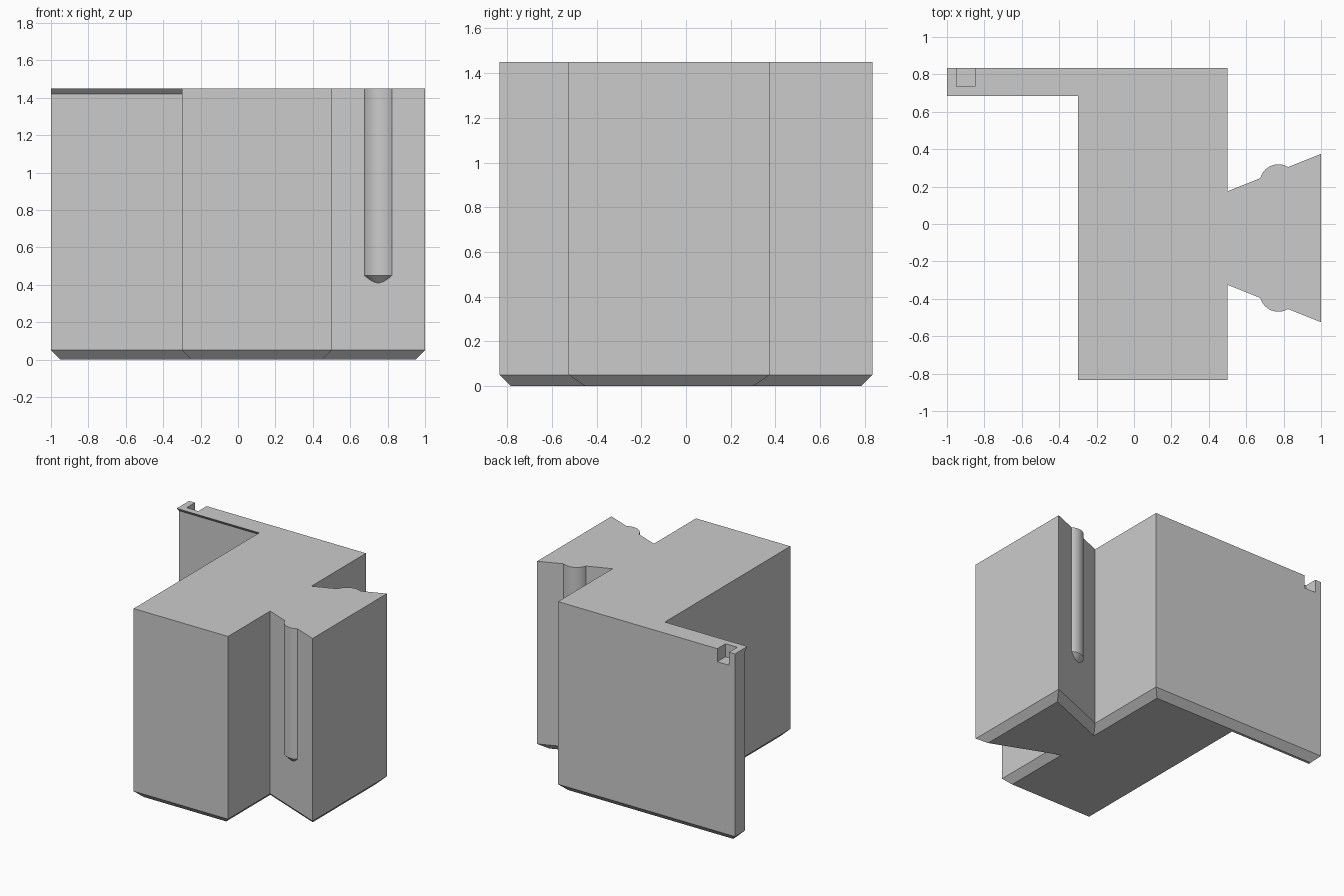
import bpy
import bmesh
import math
from mathutils import Vector, Matrix

if "Cube" in bpy.data.objects:
    bpy.data.objects.remove(bpy.data.objects["Cube"])

HEIGHT, CHAMFER, LIP = 1.45, 0.05, 0.03
HALF_DEPTH = 0.835
MID_Y = -0.075          # centre line of the dovetail

grey = bpy.data.materials.new("plain_grey")
grey.use_nodes = True
colour = (0.6, 0.6, 0.6, 1)
grey.diffuse_color = colour
grey.node_tree.nodes["Principled BSDF"].inputs["Base Color"].default_value = colour


def make_object(name, bm):
    bmesh.ops.recalc_face_normals(bm, faces=bm.faces)
    mesh = bpy.data.meshes.new(name)
    bm.to_mesh(mesh)
    bm.free()
    mesh.materials.append(grey)
    obj = bpy.data.objects.new(name, mesh)
    bpy.context.collection.objects.link(obj)
    return obj


def outline(plate_front):
    """Counter-clockwise plan: block, dovetail on one side, thin plate on the other."""
    return [Vector(p) for p in (
        (-0.3, -HALF_DEPTH), (0.5, -HALF_DEPTH),
        (0.5, MID_Y - 0.25), (1, MID_Y - 0.45), (1, MID_Y + 0.45), (0.5, MID_Y + 0.25),
        (0.5, HALF_DEPTH), (-1, HALF_DEPTH), (-1, plate_front), (-0.3, plate_front))]


def inset(points, distance):
    """Offset a counter-clockwise outline inward with mitred corners."""
    result = []
    for i, p in enumerate(points):
        a = (p - points[i - 1]).normalized()
        b = (points[(i + 1) % len(points)] - p).normalized()
        na, nb = Vector((-a.y, a.x)), Vector((-b.y, b.x))
        result.append(p + (na + nb) * distance / (1 + na.dot(nb)))
    return result


# Body: chamfered foot, straight walls, flared lip on the plate
bm = bmesh.new()
plan = outline(0.715)
layers = [(inset(plan, CHAMFER), 0), (plan, CHAMFER),
          (plan, HEIGHT - LIP), (outline(0.715 - LIP), HEIGHT)]
rings = [[bm.verts.new((p.x, p.y, z)) for p in pts] for pts, z in layers]
for low, high in zip(rings, rings[1:]):
    for i in range(len(low)):
        j = (i + 1) % len(low)
        bm.faces.new((low[i], low[j], high[j], high[i]))
bm.faces.new(rings[0][::-1])
bm.faces.new(rings[-1])
bmesh.ops.dissolve_limit(bm, angle_limit=0.001, verts=bm.verts, edges=bm.edges)
body = make_object("dovetail_block", bm)


def apply_boolean(tool, operation):
    mod = body.modifiers.new(tool.name, 'BOOLEAN')
    mod.operation = operation
    mod.solver = 'EXACT'
    mod.object = tool
    bpy.context.view_layer.objects.active = body
    bpy.ops.object.modifier_apply(modifier=mod.name)
    bpy.data.objects.remove(tool)


# Round ribs with conical lower ends, one on each dovetail flank
def make_rib(name, y):
    radius, bottom = 0.1, 0.45
    bm = bmesh.new()
    profile = [(0, bottom - radius), (radius, bottom), (radius, HEIGHT), (0, HEIGHT)]
    verts = [bm.verts.new((r, 0, z)) for r, z in profile]
    edges = [bm.edges.new(pair) for pair in zip(verts, verts[1:])]
    bmesh.ops.spin(bm, geom=verts + edges, cent=(0, 0, 0), axis=(0, 0, 1),
                   angle=math.tau, steps=64)
    bmesh.ops.remove_doubles(bm, verts=bm.verts, dist=0.0001)
    bmesh.ops.translate(bm, verts=bm.verts, vec=(0.772, y, 0))
    return make_object(name, bm)


for side, name in ((-1, "front_rib"), (1, "back_rib")):
    apply_boolean(make_rib(name, MID_Y + side * 0.294), 'UNION')

# Small square notch in the upper back corner of the plate
bm = bmesh.new()
bmesh.ops.create_cube(bm, size=0.2, matrix=Matrix.Translation((-0.9, HALF_DEPTH, HEIGHT))
                      @ Matrix.Diagonal((0.5, 1, 1, 1)))
notch = make_object("notch_cutter", bm)
notch.hide_render = True
apply_boolean(notch, 'DIFFERENCE')

# Smooth the ribs while keeping every edge crisp
bpy.ops.object.select_all(action='DESELECT')
body.select_set(True)
bpy.context.view_layer.objects.active = body
bpy.ops.object.shade_smooth_by_angle(angle=math.radians(20))
